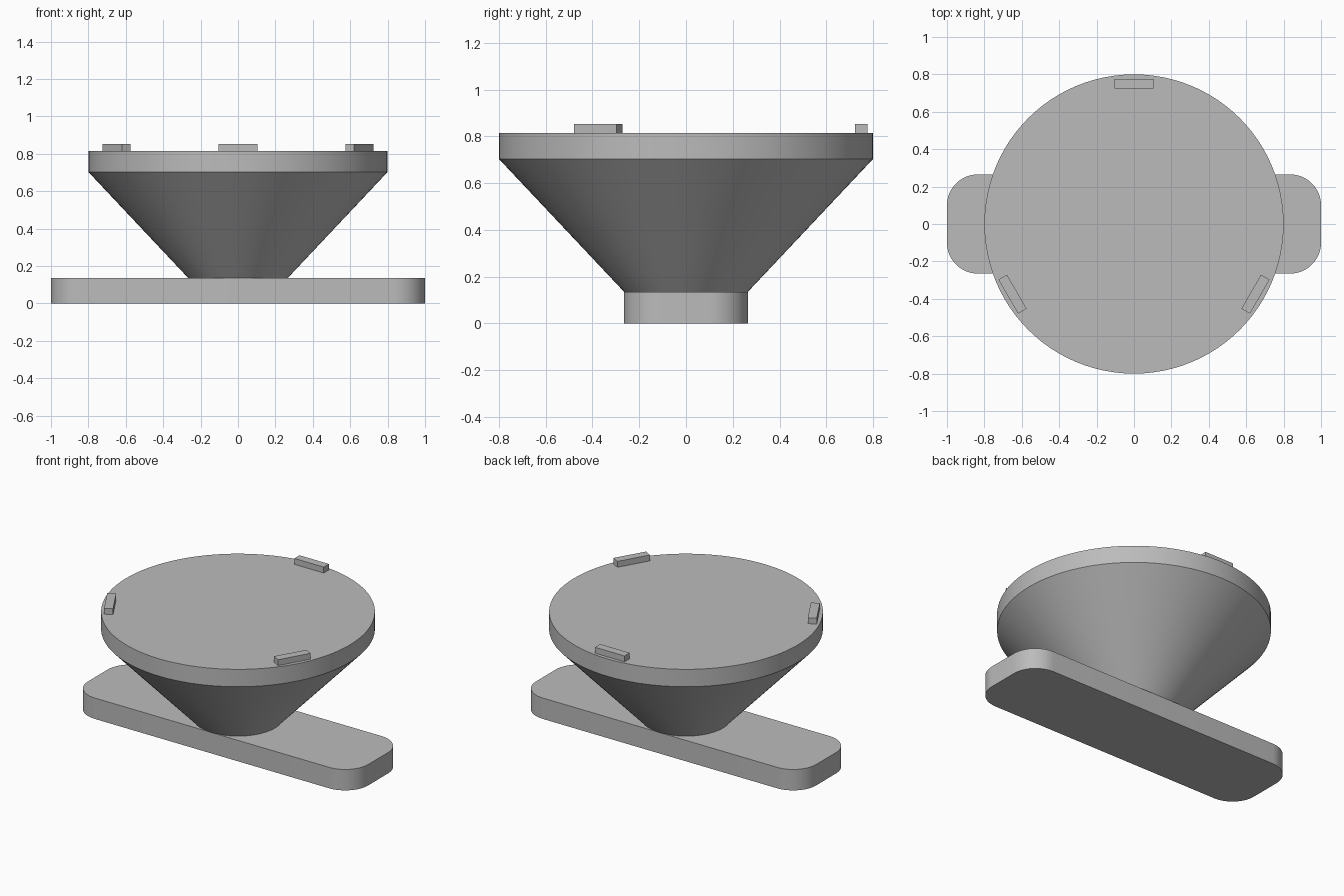
import bpy, bmesh, math
from mathutils import Matrix

cube = bpy.data.objects.get("Cube")
if cube:
    bpy.data.objects.remove(cube, do_unlink=True)

GREY = (0.5, 0.5, 0.5, 1)
grey = bpy.data.materials.new("plain grey")
grey.use_nodes = True
grey.diffuse_color = GREY
grey.node_tree.nodes["Principled BSDF"].inputs["Base Color"].default_value = GREY

BASE_TOP, RIM_BOTTOM, RIM_TOP, TAB_TOP = 0.135, 0.703, 0.815, 0.853
FOOT_R, RIM_R = 0.265, 0.8


def add_object(name, bm):
    bmesh.ops.recalc_face_normals(bm, faces=bm.faces)
    mesh = bpy.data.meshes.new(name)
    bm.to_mesh(mesh)
    bm.free()
    mesh.materials.append(grey)
    obj = bpy.data.objects.new(name, mesh)
    bpy.context.collection.objects.link(obj)
    bpy.ops.object.select_all(action="DESELECT")
    obj.select_set(True)
    bpy.context.view_layer.objects.active = obj
    bpy.ops.object.shade_smooth_by_angle(angle=math.radians(25))
    return obj


def box(size, centre):
    bm = bmesh.new()
    bmesh.ops.create_cube(bm, size=1)
    bmesh.ops.scale(bm, vec=size, verts=bm.verts)
    bmesh.ops.translate(bm, vec=centre, verts=bm.verts)
    return bm


# Base bar with rounded upright corners
bm = box((2, 2 * FOOT_R, BASE_TOP), (0, 0, BASE_TOP / 2))
uprights = [e for e in bm.edges
            if abs(e.verts[0].co.z - e.verts[1].co.z) > BASE_TOP / 2]
bmesh.ops.bevel(bm, geom=uprights, offset=0.165, segments=12,
                profile=0.5, affect="EDGES")
add_object("base_bar", bm)

# Flared cone and the straight rim disc above it
for name, r1, r2, z1, z2 in (
        ("flared_cone", FOOT_R, RIM_R, BASE_TOP, RIM_BOTTOM),
        ("rim_disc", RIM_R, RIM_R, RIM_BOTTOM, RIM_TOP)):
    bm = bmesh.new()
    bmesh.ops.create_cone(bm, cap_ends=True, segments=96,
                          radius1=r1, radius2=r2, depth=z2 - z1,
                          matrix=Matrix.Translation((0, 0, (z1 + z2) / 2)))
    add_object(name, bm)

# Three locating tabs spaced evenly round the rim
for i, place in enumerate(("back", "right", "left")):
    bm = box((0.21, 0.053, TAB_TOP - RIM_TOP),
             (0, 0.75, (TAB_TOP + RIM_TOP) / 2))
    bmesh.ops.rotate(bm, verts=bm.verts,
                     matrix=Matrix.Rotation(i * math.tau / 3, 3, "Z"))
    add_object(place + "_tab", bm)
